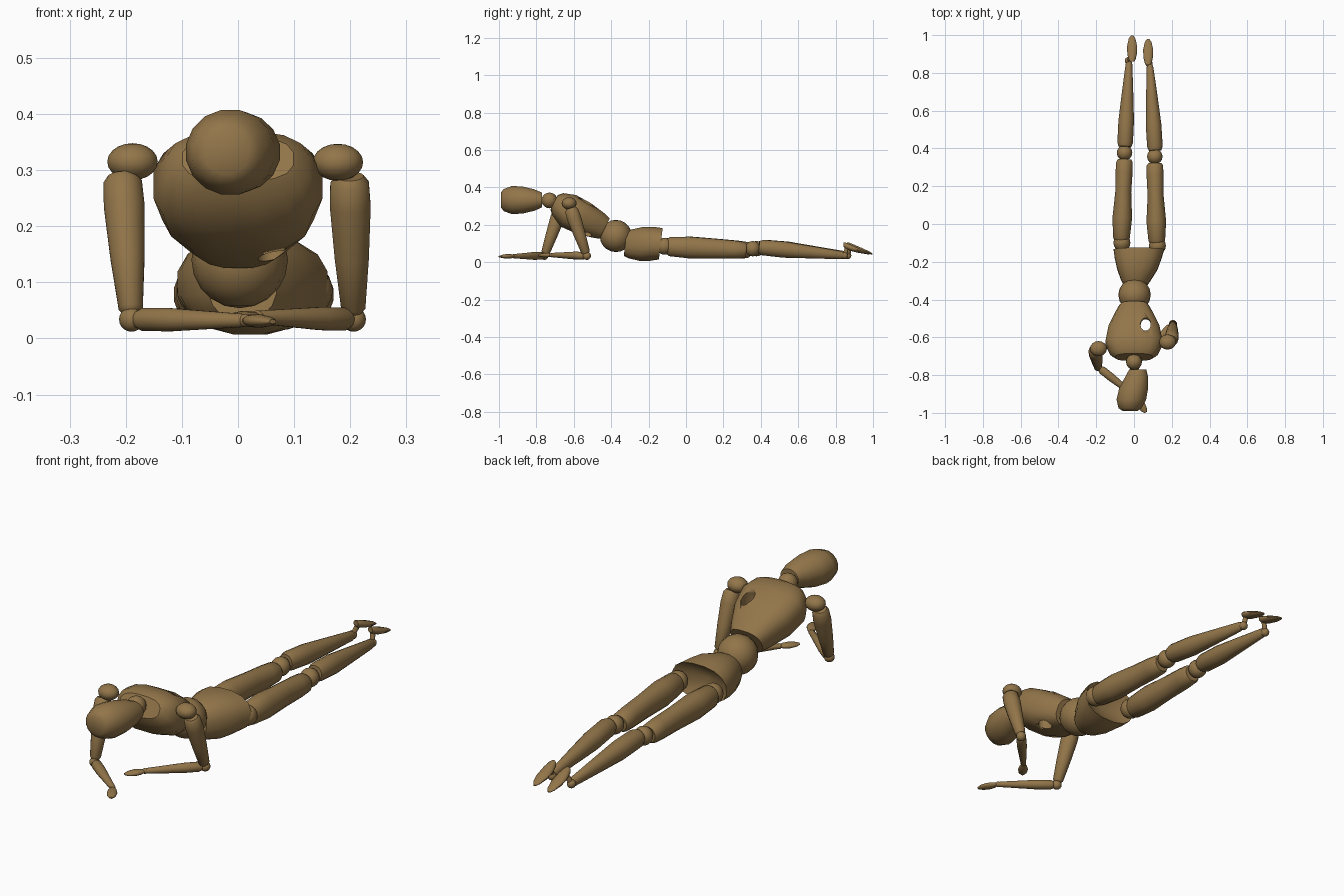
import bpy, bmesh, math
from mathutils import Vector

if "Cube" in bpy.data.objects:
    bpy.data.objects.remove(bpy.data.objects["Cube"], do_unlink=True)

wood = bpy.data.materials.new("brown wood")
wood.use_nodes = True
COLOR = (0.29, 0.18, 0.068, 1)
wood.diffuse_color = COLOR
wood.node_tree.nodes["Principled BSDF"].inputs["Base Color"].default_value = COLOR


def finish(name, bm, angle=35):
    bmesh.ops.recalc_face_normals(bm, faces=bm.faces)
    mesh = bpy.data.meshes.new(name)
    bm.to_mesh(mesh)
    bm.free()
    mesh.materials.append(wood)
    ob = bpy.data.objects.new(name, mesh)
    bpy.context.collection.objects.link(ob)
    bpy.ops.object.select_all(action='DESELECT')
    ob.select_set(True)
    bpy.context.view_layer.objects.active = ob
    bpy.ops.object.shade_smooth_by_angle(angle=math.radians(angle))
    return ob


def loft(name, sections, sides=16, power=1.0, dent=None, angle=35):
    """Skin rings (centre, u, v); power below 1 makes them boxier."""
    bm = bmesh.new()
    rings = []
    for c, u, v in sections:
        ring = []
        for i in range(sides):
            a = math.tau * (i + 0.5) / sides
            x, y = math.cos(a), math.sin(a)
            x = math.copysign(abs(x) ** power, x)
            y = math.copysign(abs(y) ** power, y)
            ring.append(bm.verts.new(c + u * x + v * y))
        rings.append(ring)
    for a, b in zip(rings, rings[1:]):
        for i in range(sides):
            j = (i + 1) % sides
            bm.faces.new((a[i], a[j], b[j], b[i]))
    bm.faces.new(rings[0][::-1])
    end = bm.faces.new(rings[-1])
    if dent:
        hub = bmesh.ops.poke(bm, faces=[end])["verts"][0]
        hub.co += Vector(dent)
    return finish(name, bm, angle)


def limb(name, p0, p1, profile):
    """Tapered part from p0 to p1; profile rows are (t, width, height)."""
    p0, p1 = Vector(p0), Vector(p1)
    axis = (p1 - p0).normalized()
    ref = Vector((0, 1, 0)) if abs(axis.z) > 0.8 else Vector((0, 0, 1))
    u = axis.cross(ref).normalized()
    v = u.cross(axis)
    return loft(name, [(p0.lerp(p1, t), u * w, v * h) for t, w, h in profile])


def ball(name, centre, radii):
    bm = bmesh.new()
    bmesh.ops.create_uvsphere(bm, u_segments=16, v_segments=10, radius=1)
    bmesh.ops.scale(bm, vec=radii if isinstance(radii, tuple) else (radii,) * 3, verts=bm.verts)
    bmesh.ops.translate(bm, vec=centre, verts=bm.verts)
    return finish(name, bm)


X, Z = Vector((1, 0, 0)), Vector((0, 0, 1))

# Head and neck
head_rows = [(-0.99, -0.02, 0.04, 0.04), (-0.975, -0.021, 0.062, 0.06),
             (-0.93, -0.014, 0.08, 0.077), (-0.87, -0.002, 0.078, 0.073),
             (-0.81, 0.014, 0.062, 0.058), (-0.77, 0.02, 0.046, 0.04)]
loft("head", [(Vector((x, y, 0.332)), X * w, Z * h) for y, x, w, h in head_rows], angle=50)
ball("neck", (0, -0.73, 0.33), 0.042)

# Torso: boxy rings square to the sloping spine
up = Vector((0, 0.447, 0.894))
torso_rows = [(-0.705, 0.32, 0.1, 0.045), (-0.685, 0.31, 0.127, 0.067),
              (-0.63, 0.275, 0.153, 0.095), (-0.55, 0.235, 0.137, 0.092),
              (-0.47, 0.197, 0.098, 0.074), (-0.435, 0.18, 0.078, 0.062)]
torso = loft("torso", [(Vector((0, y, z)), X * w, up * h) for y, z, w, h in torso_rows],
             power=0.75)

# Oval opening through the left of the chest
cutter = ball("chest_hole_cutter", (0.06, -0.535, 0.24), (0.034, 0.042, 0.15))
cutter.hide_render = True
cut = torso.modifiers.new("hole", 'BOOLEAN')
cut.operation = 'DIFFERENCE'
cut.solver = 'EXACT'
cut.object = cutter
bpy.context.view_layer.objects.active = torso
bpy.ops.object.modifier_apply(modifier="hole")
bpy.data.objects.remove(cutter, do_unlink=True)

# Waist and pelvis, hollowed at the back between the legs
ball("waist", (0.003, -0.375, 0.14), 0.086)
pelvis_rows = [(-0.325, 0.008, 0.062, 0.065), (-0.3, 0.01, 0.078, 0.078),
               (-0.24, 0.018, 0.108, 0.092), (-0.18, 0.022, 0.126, 0.092),
               (-0.135, 0.026, 0.136, 0.085)]
loft("pelvis", [(Vector((x, y, 0.098)), X * w, (Z + Vector((0, 0.12, 0))) * h)
                for y, x, w, h in pelvis_rows], power=0.85, dent=(0, -0.06, 0))

# Legs: hip, knee and ankle positions for each side
thigh = [(0, 0.036, 0.04), (0.04, 0.045, 0.052), (0.28, 0.053, 0.059), (0.6, 0.043, 0.054),
         (0.85, 0.046, 0.049), (0.97, 0.044, 0.044), (1, 0.036, 0.036)]
calf = [(0, 0.034, 0.034), (0.05, 0.042, 0.042), (0.3, 0.042, 0.044), (0.6, 0.032, 0.034),
        (0.97, 0.018, 0.022), (1, 0.014, 0.016)]
foot_rows = [(0, 0.012, 0.094, 0.012), (0.08, 0.019, 0.088, 0.017), (0.3, 0.026, 0.076, 0.017),
             (0.6, 0.027, 0.062, 0.013), (0.88, 0.018, 0.05, 0.007), (1, 0.006, 0.043, 0.003)]
legs = {"right": ((-0.064, -0.1), (-0.05, 0.377), (-0.03, 0.865), (-0.01, 0.86)),
        "left": ((0.124, -0.115), (0.11, 0.357), (0.08, 0.848), (0.075, 0.842))}
for side, (hip, knee, ankle, heel) in legs.items():
    ball(side + "_hip", (*hip, 0.085), 0.045)
    limb(side + "_thigh", (hip[0] - 0.003, hip[1] + 0.01, 0.084),
         (knee[0], knee[1] - 0.035, 0.064), thigh)
    ball(side + "_knee", (*knee, 0.072), 0.041)
    limb(side + "_calf", (knee[0] + 0.002, knee[1] + 0.032, 0.08),
         (ankle[0] + 0.004, ankle[1] - 0.005, 0.036), calf)
    ball(side + "_ankle", (*ankle, 0.035), 0.019)
    limb(side + "_ankle_peg", (*ankle, 0.035), (heel[0], heel[1] + 0.02, 0.085),
         [(0, 0.011, 0.011), (1, 0.011, 0.011)])
    loft(side + "_foot", [(Vector((heel[0], heel[1] + 0.138 * t, z)), X * w, Z * h)
                          for t, w, z, h in foot_rows])

# Arms: shoulder, elbow, wrist and fingertip for each side
upper_arm = [(0, 0.026, 0.026), (0.05, 0.035, 0.036), (0.22, 0.037, 0.039),
             (0.6, 0.031, 0.032), (0.97, 0.022, 0.024), (1, 0.016, 0.018)]
forearm = [(0, 0.016, 0.016), (0.05, 0.022, 0.021), (0.3, 0.022, 0.021),
           (0.97, 0.012, 0.012), (1, 0.009, 0.009)]
hand = [(0, 0.008, 0.006), (0.2, 0.017, 0.011), (0.5, 0.022, 0.012),
        (0.8, 0.018, 0.009), (1, 0.007, 0.004)]
arms = {"right": ((-0.188, -0.66, 0.315), (-0.19, -0.757, 0.034),
                  (0.014, -0.918, 0.032), (0.062, -0.998, 0.03)),
        "left": ((0.178, -0.625, 0.314), (0.206, -0.53, 0.034),
                 (0.035, -0.718, 0.038), (-0.018, -0.788, 0.036))}
for side, points in arms.items():
    shoulder, elbow, wrist, tip = map(Vector, points)
    ball(side + "_shoulder", shoulder, (0.045, 0.04, 0.033))
    top = shoulder.lerp(elbow, 0.09) + Vector((math.copysign(0.018, shoulder.x), 0, 0))
    limb(side + "_upper_arm", top, elbow.lerp(top, 0.05), upper_arm)
    ball(side + "_elbow", elbow, 0.022)
    limb(side + "_forearm", elbow.lerp(wrist, 0.06), wrist, forearm)
    ball(side + "_wrist", wrist, 0.012)
    limb(side + "_hand", wrist, tip, hand)
